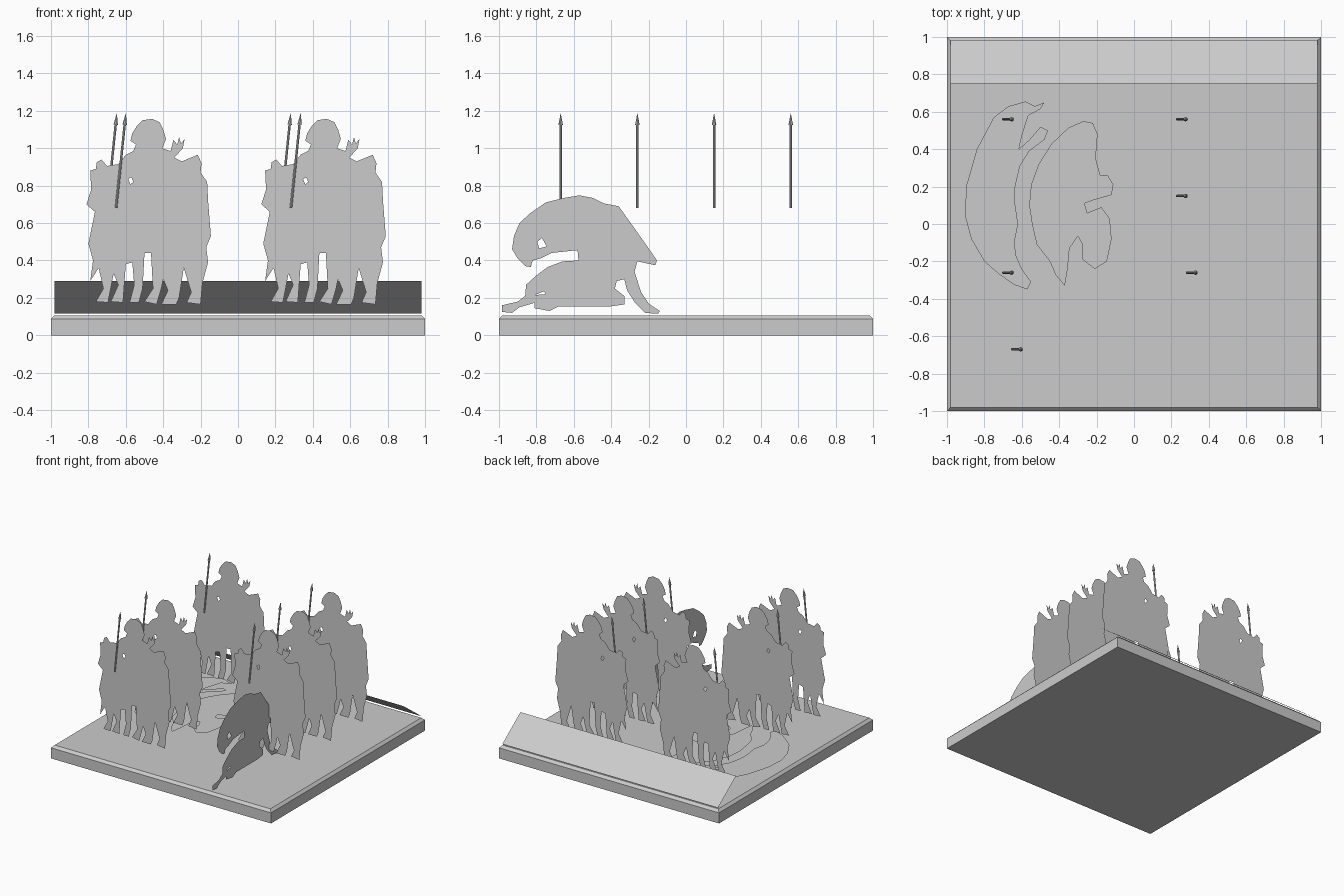
import bpy, bmesh, math
from mathutils import Vector

grey = bpy.data.materials.new("light_grey")
grey.diffuse_color = (0.6, 0.6, 0.6, 1)


def make(name, bm):
    me = bpy.data.meshes.new(name)
    bm.to_mesh(me)
    bm.free()
    me.materials.append(grey)
    ob = bpy.data.objects.new(name, me)
    bpy.context.collection.objects.link(ob)
    return ob


def cutout(name, loops, place, normal):
    """Flat paper-thin figure: first loop is the outline, others are holes."""
    bm = bmesh.new()
    edges = []
    for loop in loops:
        vs = [bm.verts.new(place(a, b)) for a, b in loop]
        edges += [bm.edges.new((vs[i - 1], vs[i])) for i in range(len(vs))]
    bmesh.ops.triangle_fill(bm, edges=edges, use_beauty=True, normal=normal)
    return make(name, bm)


# base slab with a chamfered top edge
bm = bmesh.new()
rings = []
for half, z in ((1, 0), (1, 0.087), (0.98, 0.107)):
    rings.append([bm.verts.new((sx * half, sy * half, z))
                  for sx, sy in ((-1, -1), (1, -1), (1, 1), (-1, 1))])
for lo, hi in zip(rings, rings[1:]):
    for i in range(4):
        j = (i + 1) % 4
        bm.faces.new((lo[i], lo[j], hi[j], hi[i]))
bm.faces.new(rings[0][::-1])
bm.faces.new(rings[-1])
make("base", bm)

# tilted panel along the back edge
bm = bmesh.new()
bm.faces.new([bm.verts.new(p) for p in ((0.98, 0.985, 0.117), (0.98, 0.75, 0.29),
                                        (-0.98, 0.75, 0.29), (-0.98, 0.985, 0.117))])
bm.normal_update()
if bm.faces[:][0].normal.z < 0:
    bmesh.ops.reverse_faces(bm, faces=bm.faces[:])
make("back_panel", bm)

# mounted rider silhouette (x, z), drawn for the left column
rider = [
    # top: shoulders, helmet, raised hand
    (-0.79, 0.88), (-0.76, 0.89), (-0.755, 0.925), (-0.73, 0.94), (-0.70, 0.905),
    (-0.64, 0.915), (-0.60, 0.965), (-0.56, 0.985), (-0.545, 1.02), (-0.575, 1.04),
    (-0.565, 1.08), (-0.54, 1.12), (-0.51, 1.15), (-0.46, 1.157), (-0.42, 1.14),
    (-0.40, 1.10), (-0.385, 1.05), (-0.405, 1.00), (-0.36, 0.985), (-0.345, 1.045),
    (-0.325, 1.02), (-0.315, 1.06), (-0.305, 1.025), (-0.285, 1.05), (-0.295, 1.0),
    (-0.34, 0.95), (-0.30, 0.93), (-0.215, 0.965), (-0.195, 0.92), (-0.20, 0.87),
    # right flank
    (-0.165, 0.82), (-0.16, 0.72), (-0.145, 0.53), (-0.17, 0.47), (-0.16, 0.39),
    (-0.19, 0.28),
    # legs, right to left
    (-0.20, 0.165), (-0.275, 0.175), (-0.25, 0.23), (-0.29, 0.36), (-0.315, 0.20),
    (-0.33, 0.165), (-0.41, 0.165), (-0.375, 0.24), (-0.40, 0.30), (-0.41, 0.25),
    (-0.435, 0.165), (-0.50, 0.18), (-0.455, 0.25), (-0.465, 0.44), (-0.50, 0.44),
    (-0.51, 0.25), (-0.53, 0.175), (-0.58, 0.175), (-0.555, 0.27), (-0.565, 0.39),
    (-0.60, 0.38), (-0.615, 0.175), (-0.68, 0.18), (-0.64, 0.27), (-0.665, 0.33),
    (-0.695, 0.175), (-0.76, 0.18), (-0.72, 0.25), (-0.745, 0.36), (-0.79, 0.29),
    # left flank
    (-0.775, 0.40), (-0.80, 0.49), (-0.765, 0.66), (-0.81, 0.70), (-0.785, 0.78)]
rider_gap = [(-0.587, 0.835), (-0.57, 0.845), (-0.56, 0.82), (-0.575, 0.807)]


def spear(name, foot, tip):
    """Eight-sided shaft with a pointed head."""
    foot, tip = Vector(foot), Vector(tip)
    axis = tip - foot
    rot = axis.to_track_quat('Z', 'Y')
    n, length, head = 8, axis.length, 0.06
    bm = bmesh.new()
    prev = None
    for r, h in ((0.0065, 0), (0.0065, length - head), (0.012, length - head), (0.0008, length)):
        ring = [bm.verts.new(foot + rot @ Vector((r * math.cos(k * math.tau / n),
                                                  r * math.sin(k * math.tau / n), h)))
                for k in range(n)]
        if prev:
            for k in range(n):
                m = (k + 1) % n
                bm.faces.new((prev[k], prev[m], ring[m], ring[k]))
        else:
            bm.faces.new(ring[::-1])
        prev = ring
    bm.faces.new(prev)
    make(name, bm)


# six riders: column shift, depth, spear foot x
for i, (dx, y, sx) in enumerate(((0, -0.67, -0.652), (0, -0.26, -0.70), (0, 0.56, -0.70),
                                 (0.935, -0.26, 0.283), (0.935, 0.15, 0.23),
                                 (0.935, 0.56, 0.23))):
    cutout(f"rider_{i + 1}", [rider, rider_gap],
           lambda a, b: (a + dx, y + 0.008, b), (0, -1, 0))
    spear(f"spear_{i + 1}", (sx, y, 0.68), (sx + 0.052, y, 1.185))

# crouching beast silhouette (y, z)
beast = [
    (-0.86, 0.37), (-0.83, 0.365), (-0.82, 0.40), (-0.78, 0.41), (-0.72, 0.44), (-0.58, 0.455),
    (-0.575, 0.40), (-0.66, 0.395), (-0.74, 0.365), (-0.80, 0.32), (-0.855, 0.27),
    (-0.86, 0.21), (-0.90, 0.18), (-0.985, 0.16), (-0.985, 0.125), (-0.93, 0.12),
    (-0.89, 0.15), (-0.82, 0.17), (-0.75, 0.22), (-0.76, 0.235), (-0.81, 0.215), (-0.81, 0.145),
    (-0.73, 0.13), (-0.68, 0.155), (-0.40, 0.155), (-0.33, 0.165), (-0.33, 0.21),
    (-0.38, 0.25), (-0.37, 0.29), (-0.33, 0.30), (-0.315, 0.24), (-0.27, 0.17),
    (-0.22, 0.12), (-0.15, 0.115), (-0.14, 0.13), (-0.20, 0.17), (-0.24, 0.23),
    (-0.275, 0.34), (-0.26, 0.395), (-0.165, 0.375), (-0.155, 0.40), (-0.20, 0.465),
    (-0.26, 0.55), (-0.31, 0.62), (-0.36, 0.69), (-0.44, 0.705), (-0.50, 0.735),
    (-0.57, 0.748), (-0.65, 0.735), (-0.75, 0.71), (-0.83, 0.655), (-0.89, 0.60),
    (-0.92, 0.53), (-0.93, 0.46), (-0.90, 0.41)]
beast_gap = [(-0.795, 0.50), (-0.77, 0.52), (-0.745, 0.475), (-0.785, 0.465)]
cutout("beast", [beast, beast_gap], lambda a, b: (0.46, a, b), (1, 0, 0))

# swirling flat patches lying just above the ground (x, y)
outer_patch = [
    (-0.48, 0.65), (-0.50, 0.615), (-0.565, 0.58), (-0.60, 0.47), (-0.615, 0.40),
    (-0.56, 0.45), (-0.50, 0.52), (-0.46, 0.50), (-0.48, 0.45), (-0.56, 0.39),
    (-0.61, 0.31), (-0.635, 0.20), (-0.635, 0.10), (-0.62, 0.0), (-0.64, -0.10),
    (-0.63, -0.17), (-0.60, -0.24), (-0.55, -0.31), (-0.57, -0.35), (-0.64, -0.325),
    (-0.72, -0.27), (-0.80, -0.20), (-0.87, -0.08), (-0.905, 0.05), (-0.895, 0.21),
    (-0.84, 0.40), (-0.75, 0.57), (-0.67, 0.63), (-0.58, 0.655), (-0.53, 0.63)]
inner_patch = [
    (-0.27, 0.55), (-0.35, 0.515), (-0.44, 0.43), (-0.51, 0.32), (-0.55, 0.21),
    (-0.56, 0.10), (-0.545, 0.0), (-0.52, -0.11), (-0.45, -0.20), (-0.42, -0.27),
    (-0.37, -0.33), (-0.355, -0.24), (-0.345, -0.13), (-0.30, -0.065), (-0.275, -0.11),
    (-0.275, -0.19), (-0.21, -0.24), (-0.145, -0.20), (-0.12, -0.08), (-0.13, 0.03),
    (-0.175, 0.09), (-0.25, 0.06), (-0.265, 0.11), (-0.21, 0.13), (-0.12, 0.155),
    (-0.11, 0.21), (-0.14, 0.26), (-0.18, 0.26), (-0.205, 0.35), (-0.195, 0.48),
    (-0.22, 0.54)]
for name, shape in (("outer_ground_patch", outer_patch), ("inner_ground_patch", inner_patch)):
    cutout(name, [shape], lambda a, b: (a, b, 0.131), (0, 0, 1))
